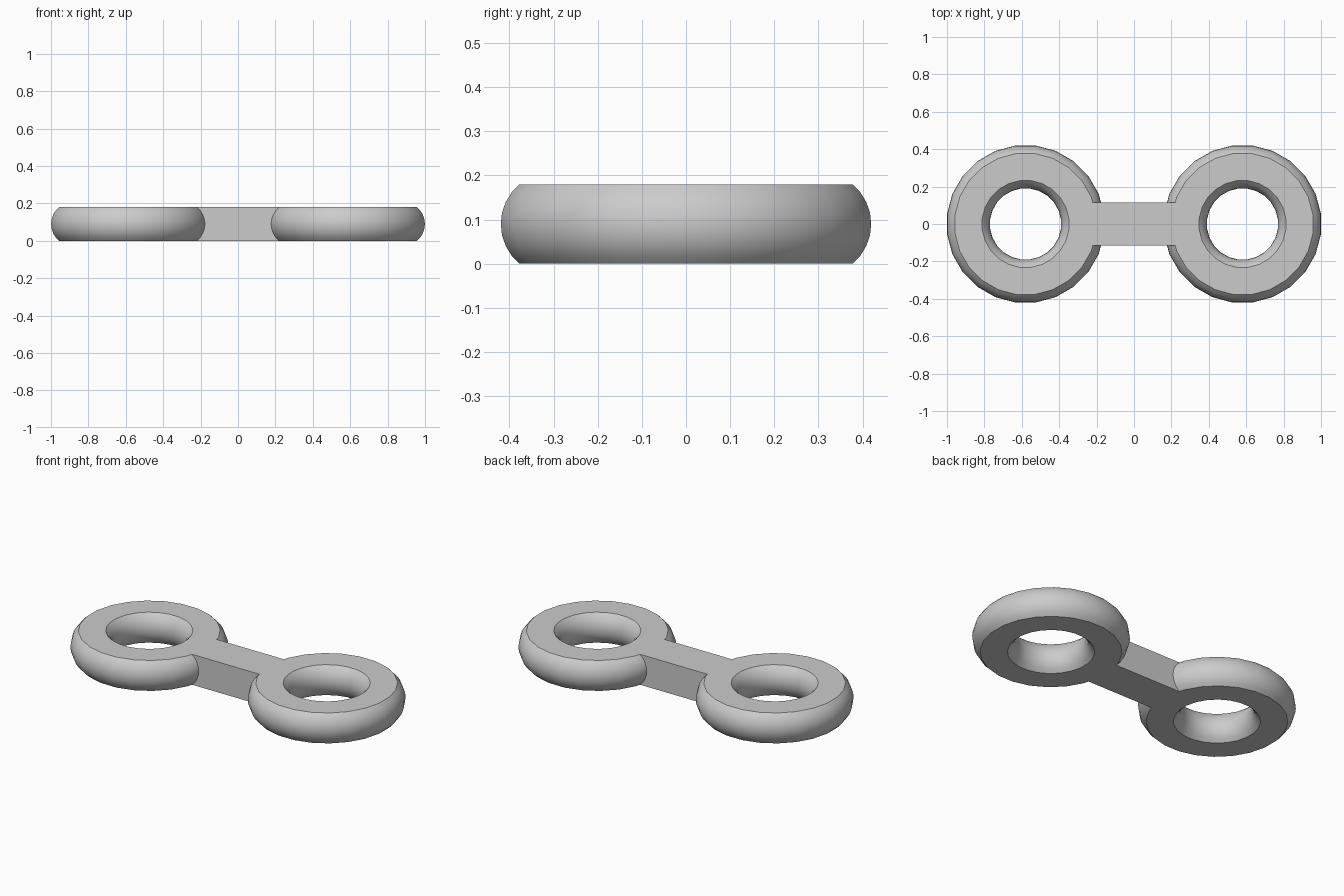
import bpy
import bmesh
from math import asin, cos, sin, pi, radians
from mathutils import Matrix, Vector

cube = bpy.data.objects.get("Cube")
if cube:
    bpy.data.objects.remove(cube, do_unlink=True)

HEIGHT = 0.18          # thickness of the whole link
CENTRE = 0.58          # ring centre distance from the middle
MAJOR = 0.307          # radius of the ring's core circle
MINOR = 0.116          # radius of the tube before it is cut flat
SEGMENTS = 24
ARC_STEPS = 8

grey = bpy.data.materials.new("light_grey")
grey.use_nodes = True
colour = (0.6, 0.6, 0.6, 1)
grey.diffuse_color = colour
grey.node_tree.nodes["Principled BSDF"].inputs["Base Color"].default_value = colour


def finish(bm, name):
    bmesh.ops.recalc_face_normals(bm, faces=bm.faces)
    mesh = bpy.data.meshes.new(name)
    bm.to_mesh(mesh)
    bm.free()
    mesh.materials.append(grey)
    obj = bpy.data.objects.new(name, mesh)
    bpy.context.collection.objects.link(obj)
    return obj


def make_ring(name, x):
    """Torus with flat top and bottom, made by spinning its section."""
    limit = asin(HEIGHT / 2 / MINOR)
    bm = bmesh.new()
    section = []
    for start in (0, pi):
        for i in range(ARC_STEPS + 1):
            a = start - limit + 2 * limit * i / ARC_STEPS
            section.append(bm.verts.new((MAJOR + MINOR * cos(a), 0, MINOR * sin(a))))
    edges = [bm.edges.new((v, section[i - 1])) for i, v in enumerate(section)]
    bmesh.ops.spin(bm, geom=section + edges, cent=(0, 0, 0), axis=(0, 0, 1),
                   angle=2 * pi, steps=SEGMENTS, use_merge=True)
    bmesh.ops.remove_doubles(bm, verts=bm.verts, dist=0.0001)
    # Half a step of turn puts flat sides on the axes
    bm.transform(Matrix.Translation(Vector((x, 0, HEIGHT / 2)))
                 @ Matrix.Rotation(pi / SEGMENTS, 4, "Z"))
    return finish(bm, name)


# Connecting bar, ending inside the ring tubes
bm = bmesh.new()
bmesh.ops.create_cube(bm, size=1)
bm.transform(Matrix.Translation((0, 0, HEIGHT / 2))
             @ Matrix.Diagonal((0.54, 0.23, HEIGHT, 1)))
link = finish(bm, "connecting_link")

# Rings at both ends, fused to the bar
bpy.context.view_layer.objects.active = link
for name, x in (("left_ring", CENTRE), ("right_ring", -CENTRE)):
    ring = make_ring(name, x)
    union = link.modifiers.new(name, "BOOLEAN")
    union.operation = "UNION"
    union.solver = "EXACT"
    union.object = ring
    bpy.ops.object.modifier_apply(modifier=union.name)
    bpy.data.objects.remove(ring, do_unlink=True)

# Smooth tubes with crisp flat rims
bpy.ops.object.select_all(action="DESELECT")
link.select_set(True)
bpy.ops.object.shade_smooth_by_angle(angle=radians(30))
